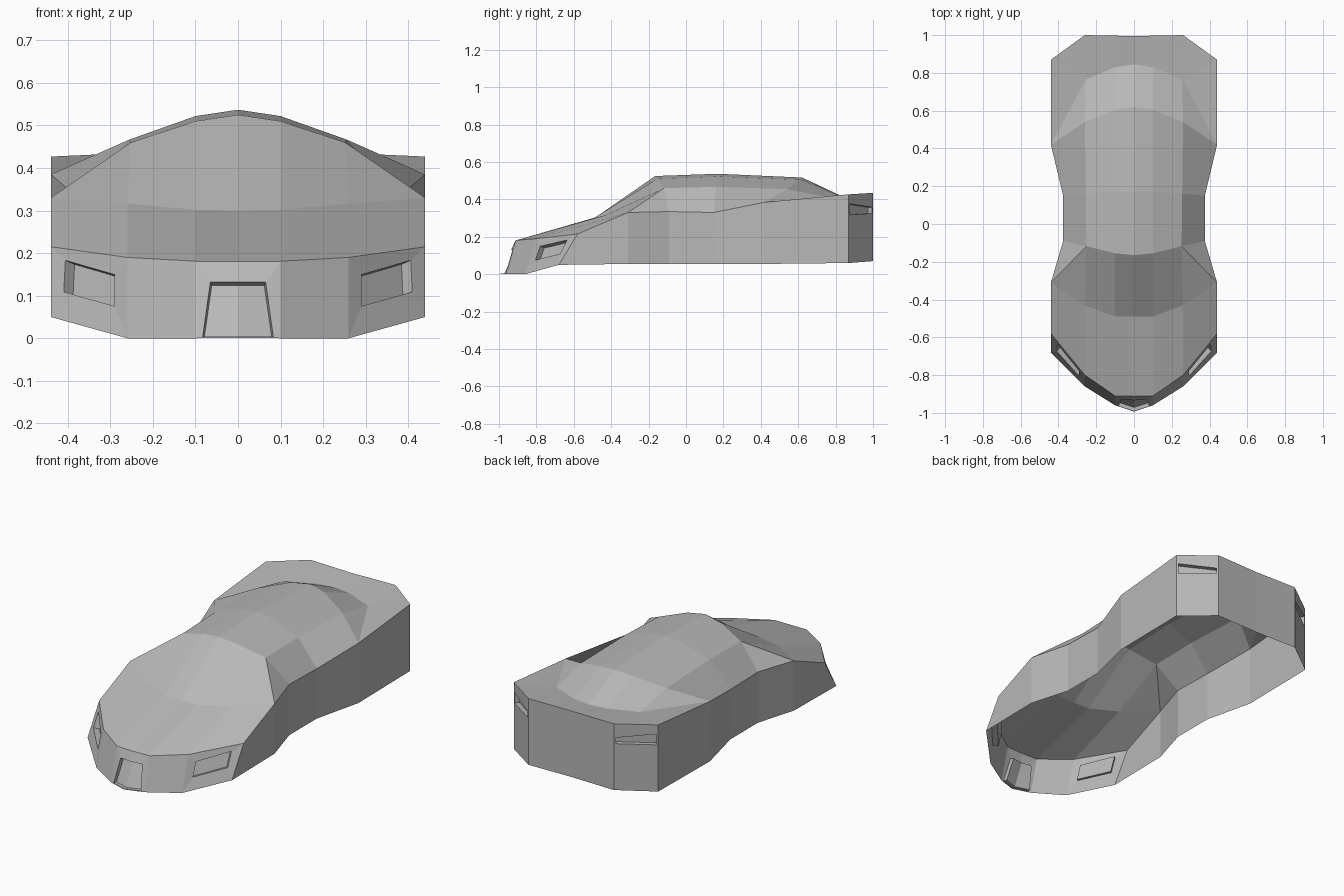
import bpy, bmesh
from mathutils import Vector as V

if "Cube" in bpy.data.objects:
    bpy.data.objects.remove(bpy.data.objects["Cube"])

bm = bmesh.new()


def face(*pts):
    bm.faces.new([bm.verts.new(p) for p in pts])


def pocket(outer, inner, depth, skip=None):
    """Panel with a sunken recess; inner is given as (u, v) on the panel."""
    a, b, c, d = outer
    ins = [a.lerp(b, u).lerp(d.lerp(c, u), v) for u, v in inner]
    if skip is None:
        n = (c - a).cross(d - b).normalized()
        floor = [p - n * depth for p in ins]
    else:  # centre recess: pushed straight back and slightly tapered
        floor = [V((p.x * .95, p.y + depth, p.z * .94)) for p in ins]
    for i in range(4):
        if i != skip:
            j = (i + 1) % 4
            face(outer[i], outer[j], ins[j], ins[i])
            face(ins[i], ins[j], floor[j], floor[i])
    face(*floor)


# Half cross rows of the upper skin, from nose to tail
rows = [[V(p) for p in r] for r in (
    [(0, -.912, .18), (.10, -.91, .181), (.26, -.80, .19), (.44, -.58, .215)],
    [(0, -.49, .30), (.10, -.49, .302), (.26, -.43, .316), (.44, -.31, .33)],
    [(0, -.165, .525), (.10, -.155, .51), (.252, -.118, .46), (.375, -.09, .335)],
    [(0, .17, .537), (.10, .17, .522), (.255, .16, .467), (.375, .15, .33)],
    [(0, .62, .517), (.10, .605, .505), (.26, .54, .455), (.44, .42, .385)],
    [(0, .845, .412), (.10, .83, .411), (.255, .765, .409)],
    [(0, .995, .433), (.10, .997, .434), (.26, 1.0, .435), (.44, .87, .427)])]

# Hood, windscreen, roof, rear window and deck
for r, s in zip(rows, rows[1:]):
    for i in (0, 1):
        face(r[i], r[i + 1], s[i + 1], s[i])
for k in (0, 2, 3):
    r, s = rows[k], rows[k + 1]
    face(r[2], r[3], s[3], s[2])
b, c, e, f, g = rows[1], rows[2], rows[4], rows[5], rows[6]
face(b[2], b[3], c[2])
face(b[3], c[3], c[2])
face(e[2], e[3], f[2])
face(e[3], g[3], f[2])
face(f[2], g[3], g[2])

# Side walls and rear wall
top = [r[3] for r in rows if len(r) > 3] + [g[2], g[1], g[0]]
low = [V((p.x, p.y, z)) for p, z in
       zip(top, (.05, .055, .055, .055, .055, .06, .07, .07, .07))]
low[0].y = -.68
for i in range(len(top) - 1):
    if i != 5:
        face(low[i], low[i + 1], top[i + 1], top[i])

# Tail light recess on the rear corner
pocket([low[5], low[6], top[6], top[5]],
       [(.05, .70), (.95, .70), (.95, .79), (.05, .86)], .025)

# Front bumper with grille and headlight recesses
a = rows[0]
lip = [V((0, -.993, .001)), V((.10, -.96, 0)), V((.26, -.86, 0)), low[0]]
pocket([lip[0], lip[1], a[1], a[0]],
       [(0, .02), (.83, .02), (.65, .73), (0, .73)], .02, skip=3)
face(lip[1], lip[2], a[2], a[1])
pocket([lip[2], lip[3], a[3], a[2]],
       [(.167, .36), (.83, .40), (.81, .84), (.167, .76)], .032)

bmesh.ops.remove_doubles(bm, verts=bm.verts, dist=.0005)

# Mirror to the left half
bmesh.ops.mirror(bm, geom=bm.verts[:] + bm.edges[:] + bm.faces[:],
                 axis='X', merge_dist=.0005)
bmesh.ops.recalc_face_normals(bm, faces=bm.faces)
roof = max(bm.faces, key=lambda q: q.calc_center_median().z)
if roof.normal.z < 0:
    bmesh.ops.reverse_faces(bm, faces=bm.faces)

mesh = bpy.data.meshes.new("car_body")
bm.to_mesh(mesh)
bm.free()

# Mid grey paint
paint = bpy.data.materials.new("grey_paint")
paint.diffuse_color = (.48, .48, .48, 1)
paint.use_nodes = True
paint.node_tree.nodes["Principled BSDF"].inputs["Base Color"].default_value = paint.diffuse_color
mesh.materials.append(paint)
bpy.context.collection.objects.link(bpy.data.objects.new("car_body", mesh))
